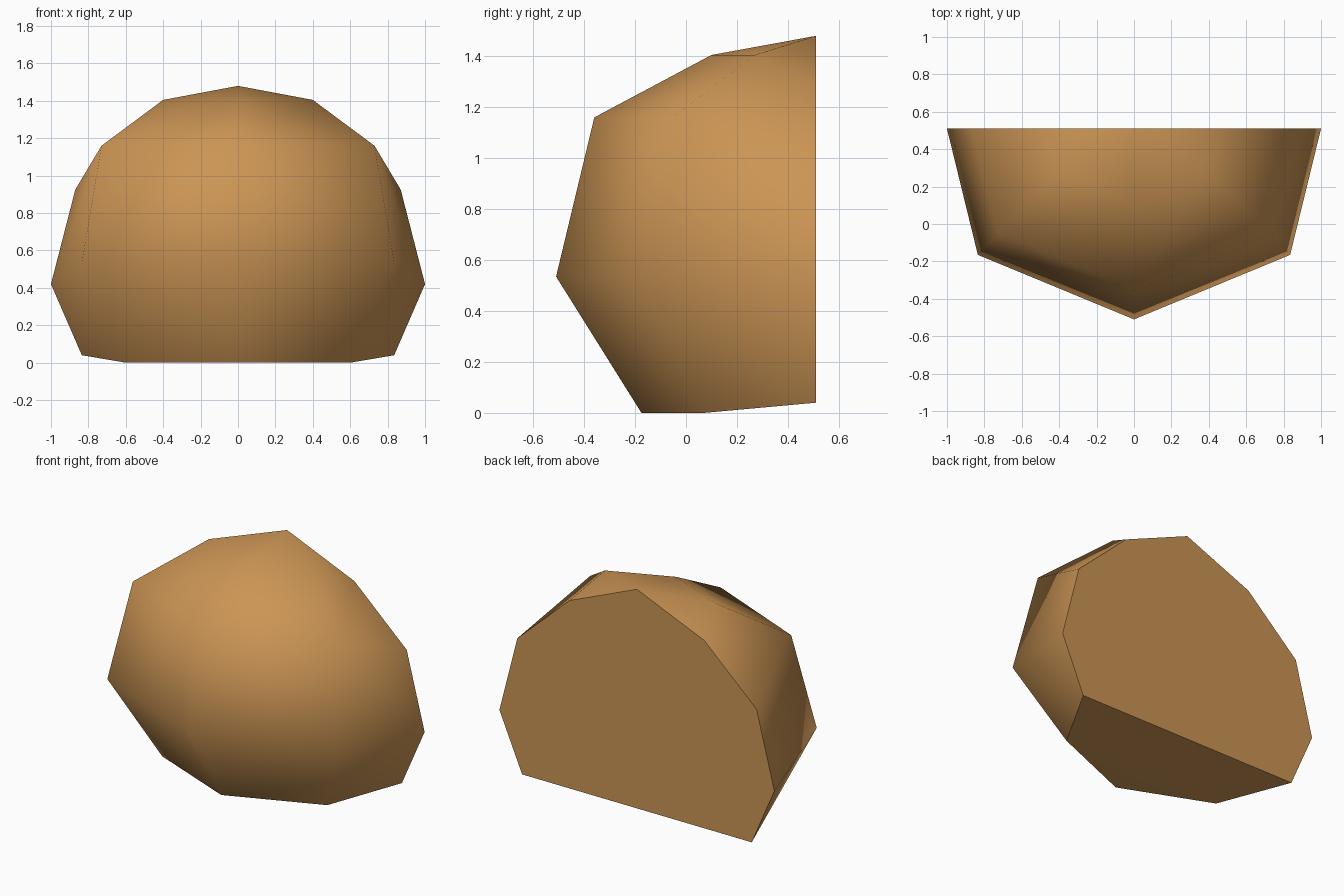
import bpy, bmesh, math

if "Cube" in bpy.data.objects:
    bpy.data.objects.remove(bpy.data.objects["Cube"])

# Half boulder: flat back at y = 0.51, faceted rounded front, symmetric in x
BACK = 0.51
centre = [(0, BACK, 1.48), (0, 0.10, 1.405), (0, -0.36, 1.16),
          (0, -0.51, 0.535), (0, -0.175, 0)]
side = [(0.49, BACK, 1.275), (0.87, BACK, 0.925), (1.0, BACK, 0.42), (0.835, BACK, 0.04),
        (0.40, 0.27, 1.405), (0.73, -0.05, 1.16), (0.835, -0.165, 0.535), (0.60, 0.07, 0)]

# Mirror the corner points and wrap them in a convex hull
bm = bmesh.new()
for p in centre:
    bm.verts.new(p)
for x, y, z in side:
    for s in (1, -1):
        bm.verts.new((s * x, y, z))
bmesh.ops.convex_hull(bm, input=bm.verts[:])

# Merge the flat back into one face
bmesh.ops.dissolve_limit(bm, angle_limit=math.radians(0.5),
                         verts=bm.verts[:], edges=bm.edges[:])
bmesh.ops.recalc_face_normals(bm, faces=bm.faces[:])

mesh = bpy.data.meshes.new("boulder")
bm.to_mesh(mesh)
bm.free()
rock = bpy.data.objects.new("boulder", mesh)
bpy.context.collection.objects.link(rock)

# One warm tan colour
tan = bpy.data.materials.new("warm tan")
tan.diffuse_color = (0.60, 0.30, 0.09, 1)
tan.use_nodes = True
tan.node_tree.nodes["Principled BSDF"].inputs["Base Color"].default_value = tan.diffuse_color
mesh.materials.append(tan)

# Smooth front, crisp back and base edges
bpy.context.view_layer.objects.active = rock
rock.select_set(True)
bpy.ops.object.shade_smooth_by_angle(angle=math.radians(50))
